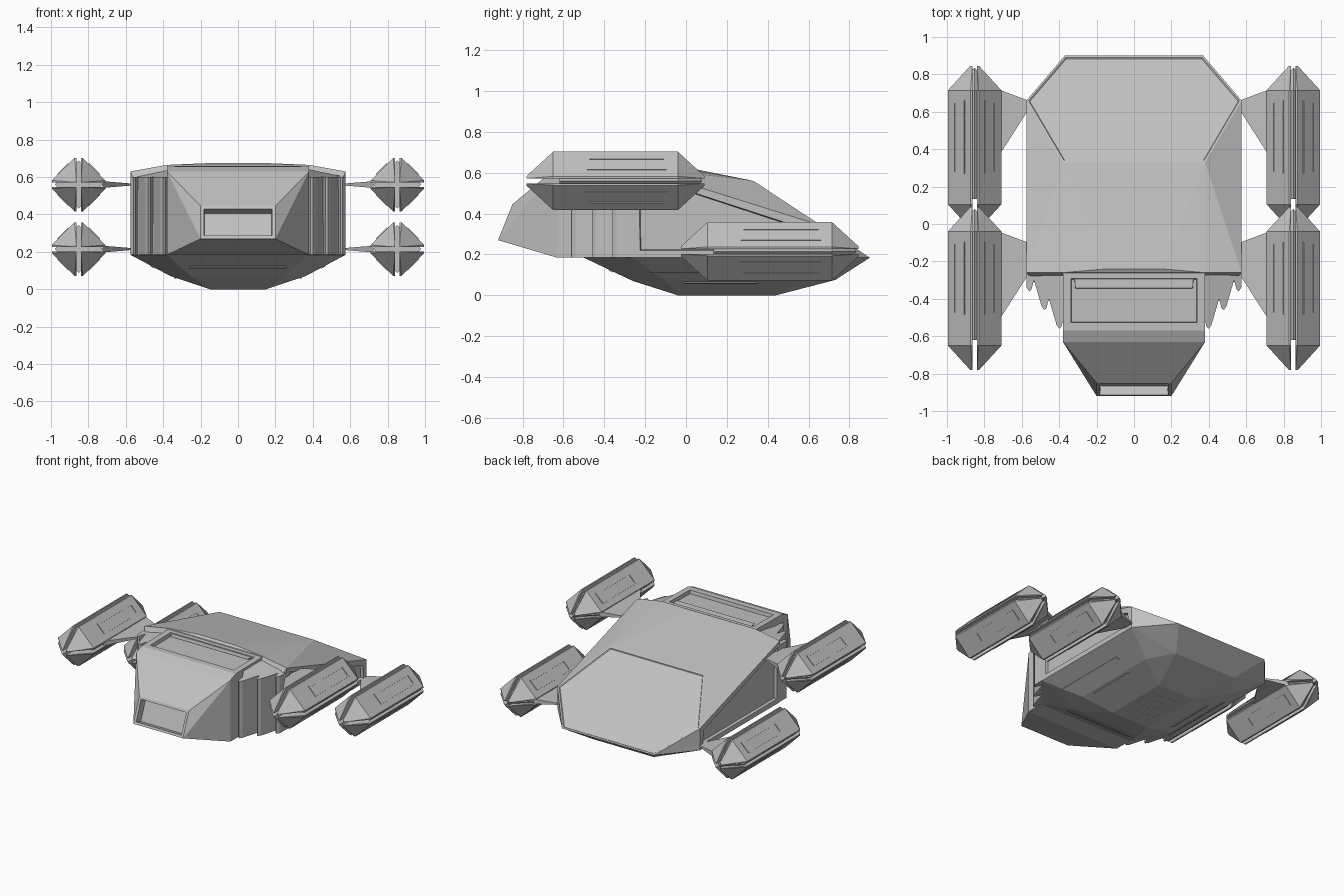
import bpy, bmesh
from math import pi
from mathutils import Matrix, Vector
from mathutils.bvhtree import BVHTree

cube = bpy.data.objects.get("Cube")
if cube:
    bpy.data.objects.remove(cube)

grey = bpy.data.materials.new("hull_grey")
grey.use_nodes = True
grey.diffuse_color = (0.53, 0.53, 0.53, 1)
grey.node_tree.nodes["Principled BSDF"].inputs["Base Color"].default_value = grey.diffuse_color


def finish(name, bm):
    bmesh.ops.recalc_face_normals(bm, faces=bm.faces)
    mesh = bpy.data.meshes.new(name)
    bm.to_mesh(mesh)
    mesh.materials.append(grey)
    return add(name, mesh)


def add(name, mesh, loc=(0, 0, 0)):
    obj = bpy.data.objects.new(name, mesh)
    obj.location = loc
    bpy.context.collection.objects.link(obj)
    return obj


def mirrored(points):
    return [(s * x, y, z) for x, y, z in points for s in (1, -1)]


def solid(bm, points):
    """Faceted convex solid around the points."""
    tmp = bmesh.new()
    for p in points:
        tmp.verts.new(p)
    out = bmesh.ops.convex_hull(tmp, input=tmp.verts)
    loose = [v for v in tmp.verts if not v.link_faces]
    bmesh.ops.delete(tmp, geom=loose, context="VERTS")
    bmesh.ops.dissolve_limit(tmp, angle_limit=0.02, verts=tmp.verts, edges=tmp.edges)
    bmesh.ops.recalc_face_normals(tmp, faces=tmp.faces)
    mesh = bpy.data.meshes.new("part")
    tmp.to_mesh(mesh)
    tmp.free()
    bm.from_mesh(mesh)
    bpy.data.meshes.remove(mesh)


def recess(bm, rule, width, depth):
    bm.normal_update()
    for face in [f for f in bm.faces if rule(f.normal)]:
        bmesh.ops.inset_individual(bm, faces=[face], thickness=width, depth=0)
        bmesh.ops.inset_individual(bm, faces=[face], thickness=0.006, depth=-depth)


def plate(bm, centre, normal, along, length, width, thick=0.009, shift=(0, 0)):
    """Thin box lying on a surface; along is its long direction."""
    n = Vector(normal).normalized()
    u = Vector(along)
    u = (u - n * u.dot(n)).normalized()
    v = n.cross(u)
    c = Vector(centre) + u * shift[0] + v * shift[1]
    rot = Matrix((u, v, n)).transposed().to_4x4()
    mat = Matrix.Translation(c) @ rot @ Matrix.Diagonal((length, width, thick, 1))
    bmesh.ops.create_cube(bm, size=1, matrix=mat)


def frame(bm, centre, normal, along, length, width, bar):
    for s in (1, -1):
        plate(bm, centre, normal, along, length, bar, shift=(0, s * (width - bar) / 2))
        plate(bm, centre, normal, along, bar, width, shift=(s * (length - bar) / 2, 0))


# Main body: faceted wedge with a bowl-shaped belly
body = bmesh.new()
solid(body, mirrored([
    (.38, -.5, .184), (.575, -.26, .184), (.575, .66, .184), (.37, .9, .184),
    (.575, -.26, .63), (.575, .66, .3423), (.38, -.26, .665), (.38, .33, .56),
    (.15, -.24, .675),
    (.25, -.26, .07), (.36, -.1, .07), (.36, .55, .07), (.25, .73, .075),
    (.15, -.04, 0), (.15, .44, 0)]))
tree = BVHTree.FromBMesh(body)
recess(body, lambda n: abs(n.x) > .99, .05, .02)
recess(body, lambda n: n.y > .4 and n.z > .7, .012, .006)
finish("main_body", body)

# Nose: tapered block with an opening in front and a sunken deck
nose = bmesh.new()
solid(nose, mirrored([
    (.2, -.92, .27), (.2, -.85, .445), (.38, -.63, .63), (.38, -.57, .655),
    (.38, -.25, .66), (.38, -.63, .184), (.38, -.25, .184)]))
recess(nose, lambda n: n.z > .98, .06, .025)
recess(nose, lambda n: n.y < -.85 and abs(n.x) < .1 and n.z < .5, .025, .05)
finish("nose", nose)

# Pleated side ribs between nose and body
tips = [(.56, -.36), (.48, -.46), (.4, -.56)]
outline = [(.575, -.24)]
for x, y in tips:
    outline += [(x + .014, y + .02), (x, y), (x - .012, y + .01), (x - .025, y + .06)]
outline += [(.36, -.5), (.36, -.24)]
for side, s in (("left", 1), ("right", -1)):
    bm = bmesh.new()
    base = bm.faces.new([bm.verts.new((s * x, y, .186)) for x, y in outline])
    top = bmesh.ops.extrude_face_region(bm, geom=[base])["geom"]
    for v in top:
        if isinstance(v, bmesh.types.BMVert):
            v.co.z = .6 if abs(v.co.x) > .37 else .645
    finish(side + "_ribs", bm)

# Belly strips and nested square frames
trim = bmesh.new()
casts = [((0, -2, .12), (0, 1, 0), (1, 0, 0), .52, .022)]
for s in (1, -1):
    casts += [((s * 2, .1, .12), (-s, 0, 0), (0, 1, 0), .55, .028),
              ((s * 2, .17, .062), (-s, 0, 0), (0, 1, 0), .36, .014)]
for origin, direction, along, length, width in casts:
    hit, normal, _, _ = tree.ray_cast(Vector(origin), Vector(direction))
    plate(trim, hit, normal, along, length, width)
for size in (.27, .13):
    frame(trim, (0, .2, .004), (0, 0, -1), (0, 1, 0), size, size * .9, .025)
finish("belly_trim", trim)

# Engine pod: four split wedges around a core, with framed panels
pod = bmesh.new()
half, tip, gap, r = .305, .435, .012, .143
for sx in (1, -1):
    for sz in (1, -1):
        pts = []
        for y in (-half, half):
            pts += [(sx * a, y, sz * b) for a, b in
                    ((gap, gap), (r, gap), (r, .022), (.022, r), (gap, r))]
        for y in (-tip, tip):
            pts += [(sx * a, y, sz * b) for a, b in
                    ((gap, gap), (gap + .012, gap), (gap, gap + .012))]
        solid(pod, pts)
        c = (r + .022) / 2
        frame(pod, (sx * c, .055, sz * c), (sx, 0, sz), (0, 1, 0), .39, .085, .012)
core = [(0, tip - .01, 0)]
for y in (-half + .03, half):
    core += [(.128, y, 0), (-.128, y, 0), (0, y, .128), (0, y, -.128)]
solid(pod, core)
pod_obj = finish("front_left_pod", pod)
pod_obj.location = (.852, -.345, .56)
for name, loc in (("front_right_pod", (-.852, -.345, .56)),
                  ("rear_left_pod", (.852, .41, .215)),
                  ("rear_right_pod", (-.852, .41, .215))):
    add(name, pod_obj.data, loc)

# Thin struts that flare from the body to the pods
struts = (("front", .56, (-.27, -.1), (-.52, -.04)), ("rear", .215, (.61, .66), (.36, .72)))
for name, z, root, end in struts:
    for side, s in (("left", 1), ("right", -1)):
        bm = bmesh.new()
        solid(bm, [(s * x, y, z + t * h) for x, ys, h in ((.565, root, .005), (.725, end, .018))
                   for y in ys for t in (1, -1)])
        finish(f"{name}_{side}_strut", bm)
